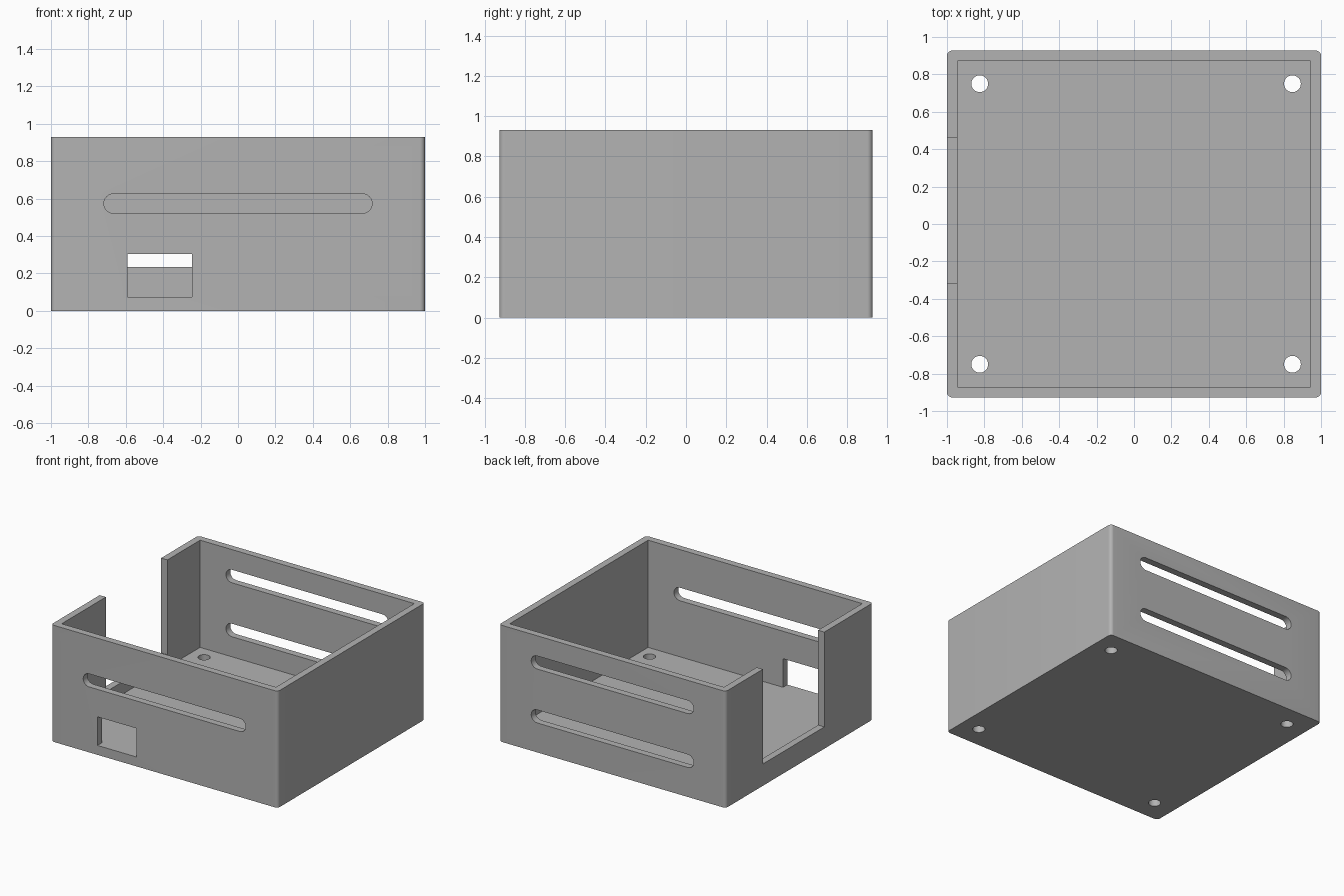
import bpy, bmesh, math
from mathutils import Matrix, Vector

cube = bpy.data.objects.get("Cube")
if cube:
    bpy.data.objects.remove(cube, do_unlink=True)

grey = bpy.data.materials.new("mid grey")
grey.use_nodes = True
colour = (0.45, 0.45, 0.45, 1)
grey.diffuse_color = colour
grey.node_tree.nodes["Principled BSDF"].inputs["Base Color"].default_value = colour

HX, HY, H = 1.0, 0.927, 0.93    # outer half sizes and height
WALL, FLOOR = 0.055, 0.075
TO_WALL = Matrix.Rotation(math.pi / 2, 4, 'X')  # turns a flat outline upright


def prism(name, outline, depth, matrix=Matrix()):
    """Extrude a flat outline along its normal, then place it."""
    bm = bmesh.new()
    face = bm.faces.new([bm.verts.new((x, y, 0)) for x, y in outline])
    ext = bmesh.ops.extrude_face_region(bm, geom=[face])
    moved = [v for v in ext["geom"] if isinstance(v, bmesh.types.BMVert)]
    bmesh.ops.translate(bm, vec=(0, 0, depth), verts=moved)
    bmesh.ops.recalc_face_normals(bm, faces=bm.faces)
    bm.transform(matrix)
    mesh = bpy.data.meshes.new(name)
    bm.to_mesh(mesh)
    bm.free()
    mesh.materials.append(grey)
    obj = bpy.data.objects.new(name, mesh)
    bpy.context.collection.objects.link(obj)
    return obj


def rounded(hx, hy, r, steps=8):
    """Rectangle outline with round corners."""
    pts = []
    for i, (sx, sy) in enumerate([(1, 1), (-1, 1), (-1, -1), (1, -1)]):
        for k in range(steps + 1):
            a = (i + k / steps) * math.pi / 2
            pts.append((sx * (hx - r) + r * math.cos(a), sy * (hy - r) + r * math.sin(a)))
    return pts


def rect(x0, x1, y0, y1):
    return [(x0, y0), (x1, y0), (x1, y1), (x0, y1)]


def slot(name, y, z, half=0.717, r=0.052):
    """Long round-ended vent through a front or back wall."""
    n = 12
    pts = [(s * (half - r) + r * math.cos(a), r * math.sin(a))
           for s, start in ((1, -math.pi / 2), (-1, math.pi / 2))
           for a in (start + math.pi * k / n for k in range(n + 1))]
    return prism(name, pts, 0.2, Matrix.Translation((0, y + 0.1, z)) @ TO_WALL)


# Outer block with rounded upright edges
case = prism("open_case", rounded(HX, HY, 0.028), H)

# Hollow, rear and front vents, port and side opening
ix, iy = HX - WALL, HY - WALL
cutters = [
    prism("cavity_cutter", rect(-ix, ix, -iy, iy), H, Matrix.Translation((0, 0, FLOOR))),
    slot("front_vent_cutter", -HY, 0.574),
    slot("back_lower_vent_cutter", HY, 0.287),
    slot("back_upper_vent_cutter", HY, 0.717),
    prism("port_cutter", rect(-0.59, -0.246, FLOOR, 0.303), 0.2,
          Matrix.Translation((0, 0.1 - HY, 0)) @ TO_WALL),
    prism("side_opening_cutter", rect(-1.1, -0.9, -0.315, 0.46), H,
          Matrix.Translation((0, 0, 0.174))),
]

# Screw holes in the floor
circle = [(0.045 * math.cos(math.tau * k / 32), 0.045 * math.sin(math.tau * k / 32))
          for k in range(32)]
for x in (-0.825, 0.847):
    for y in (-0.75, 0.75):
        cutters.append(prism("screw_hole_cutter", circle, 0.2,
                             Matrix.Translation(Vector((x, y, -0.05)))))

# Cut everything, then drop the cutters
for c in cutters:
    c.hide_render = True
    mod = case.modifiers.new(c.name, 'BOOLEAN')
    mod.operation, mod.solver, mod.object = 'DIFFERENCE', 'EXACT', c
depsgraph = bpy.context.evaluated_depsgraph_get()
result = bpy.data.meshes.new_from_object(case.evaluated_get(depsgraph))
case.modifiers.clear()
case.data = result
for c in cutters:
    bpy.data.objects.remove(c, do_unlink=True)

# Smooth the rounded edges only
bpy.ops.object.select_all(action='DESELECT')
case.select_set(True)
bpy.context.view_layer.objects.active = case
bpy.ops.object.shade_smooth_by_angle(angle=math.radians(30))
